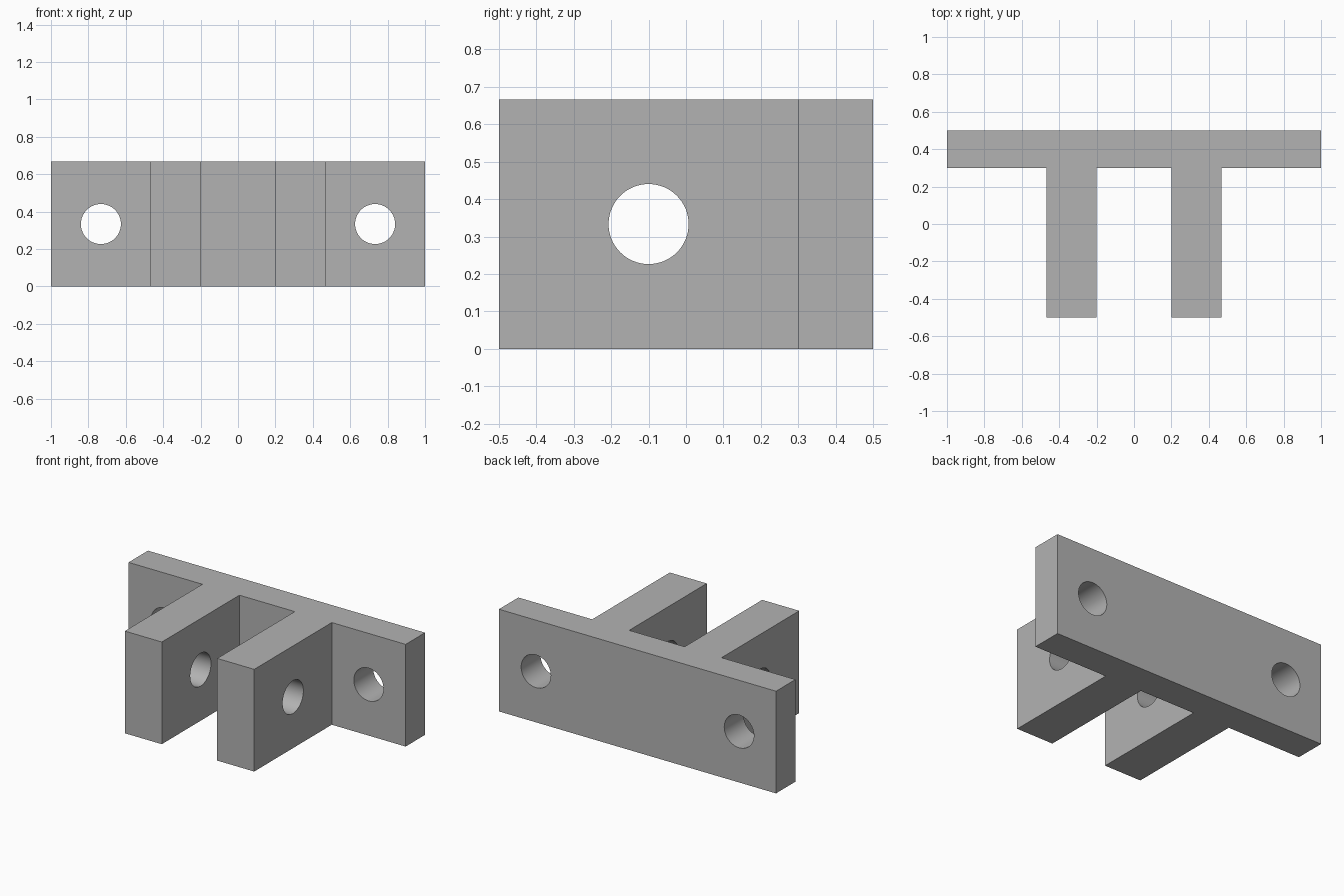
import bpy, bmesh, math

if "Cube" in bpy.data.objects:
    bpy.data.objects.remove(bpy.data.objects["Cube"], do_unlink=True)

HEIGHT = 2 / 3
HOLE_RADIUS = 0.107

# Single flat grey material
grey = bpy.data.materials.new("plain grey")
grey.use_nodes = True
colour = (0.45, 0.45, 0.45, 1)
grey.diffuse_color = colour
grey.node_tree.nodes["Principled BSDF"].inputs["Base Color"].default_value = colour

# Bracket body: back plate with two lugs, extruded from its plan outline
half = [(1, 0.5), (1, 0.3), (0.467, 0.3), (0.467, -0.5), (0.2, -0.5), (0.2, 0.3)]
outline = half + [(-x, y) for x, y in reversed(half)]
bm = bmesh.new()
base = bm.faces.new([bm.verts.new((x, y, 0)) for x, y in outline])
extruded = bmesh.ops.extrude_face_region(bm, geom=[base])["geom"]
bmesh.ops.translate(bm, vec=(0, 0, HEIGHT),
                    verts=[v for v in extruded if isinstance(v, bmesh.types.BMVert)])
bmesh.ops.recalc_face_normals(bm, faces=bm.faces)
mesh = bpy.data.meshes.new("clevis_bracket")
bm.to_mesh(mesh)
bm.free()
mesh.materials.append(grey)
bracket = bpy.data.objects.new("clevis_bracket", mesh)
bpy.context.collection.objects.link(bracket)


def drill(name, location, rotation, depth):
    """Cut a round hole through the bracket."""
    bpy.ops.mesh.primitive_cylinder_add(vertices=64, radius=HOLE_RADIUS, depth=depth,
                                        location=location, rotation=rotation)
    cutter = bpy.context.object
    cutter.name = name
    cutter.data.materials.append(grey)
    cutter.hide_render = True
    bpy.ops.object.select_all(action="DESELECT")
    bracket.select_set(True)
    bpy.context.view_layer.objects.active = bracket
    cut = bracket.modifiers.new(name, "BOOLEAN")
    cut.operation = "DIFFERENCE"
    cut.solver = "EXACT"
    cut.object = cutter
    bpy.ops.object.modifier_apply(modifier=cut.name)
    bpy.data.objects.remove(cutter, do_unlink=True)


# Mounting holes through the plate, and the pin hole through both lugs
for side, x in (("left", 0.733), ("right", -0.733)):
    drill(side + "_mounting_hole", (x, 0.4, HEIGHT / 2), (math.pi / 2, 0, 0), 0.4)
drill("pin_hole", (0, -0.1, HEIGHT / 2), (0, math.pi / 2, 0), 1.2)

# Smooth hole walls, sharp plate edges
bpy.ops.object.shade_smooth_by_angle(angle=math.radians(30))
